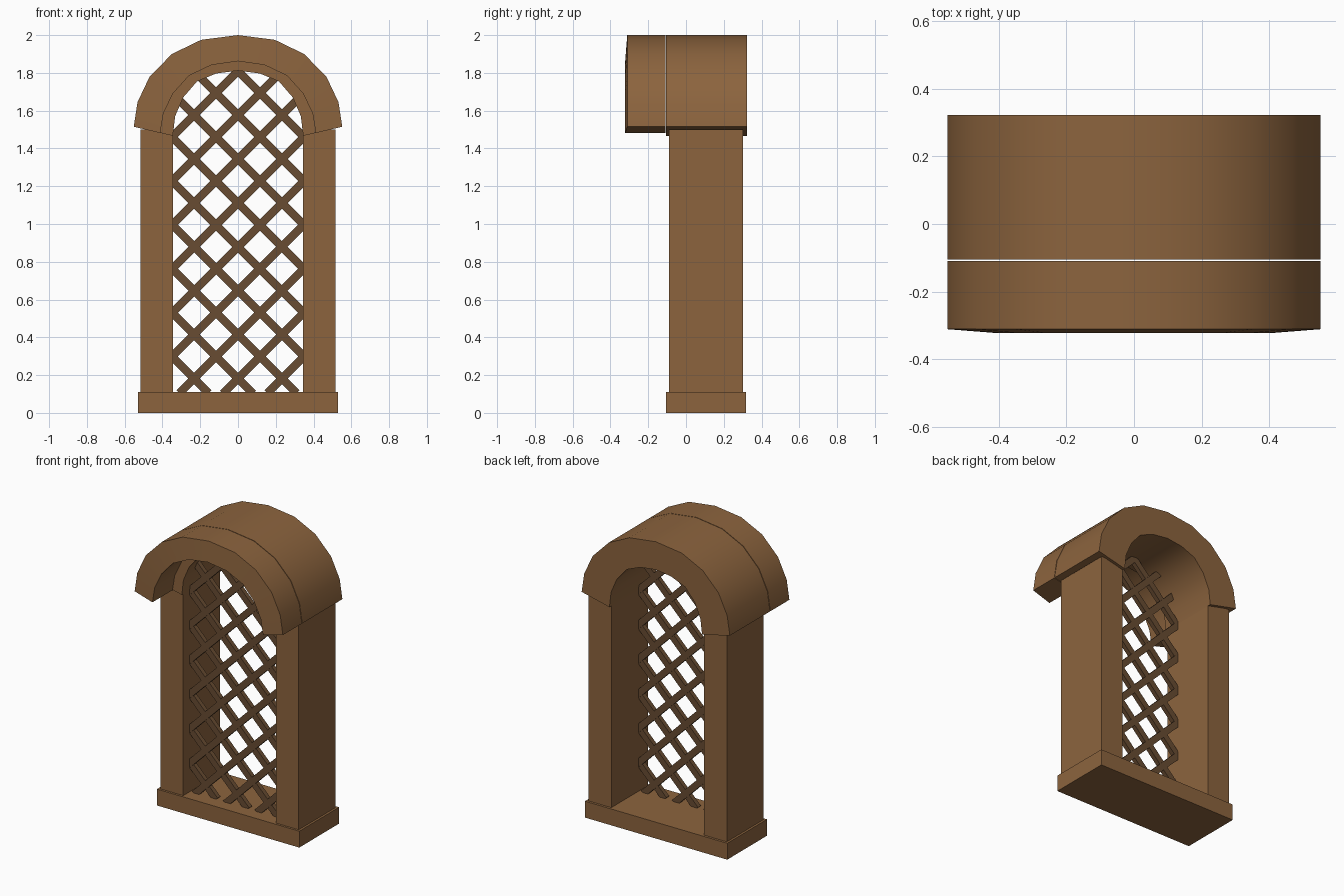
import bpy, bmesh, math
from mathutils import Vector, Matrix

if "Cube" in bpy.data.objects:
    bpy.data.objects.remove(bpy.data.objects["Cube"])

def material(name, rgb):
    m = bpy.data.materials.new(name)
    m.diffuse_color = (*rgb, 1)
    m.use_nodes = True
    m.node_tree.nodes["Principled BSDF"].inputs["Base Color"].default_value = m.diffuse_color
    return m

WOOD = material("brown wood", (0.262, 0.127, 0.048))
DARK = material("dark brown lattice", (0.138, 0.072, 0.032))

def finish(name, bm, mat):
    bmesh.ops.recalc_face_normals(bm, faces=bm.faces)
    me = bpy.data.meshes.new(name)
    bm.to_mesh(me)
    bm.free()
    me.materials.append(mat)
    ob = bpy.data.objects.new(name, me)
    bpy.context.collection.objects.link(ob)
    return ob

def add_box(bm, lo, hi):
    lo, hi = Vector(lo), Vector(hi)
    m = Matrix.Translation((lo + hi) / 2) @ Matrix.Diagonal((*(hi - lo), 1))
    bmesh.ops.create_cube(bm, size=1, matrix=m)

def box(name, lo, hi, mat):
    bm = bmesh.new()
    add_box(bm, lo, hi)
    return finish(name, bm, mat)

def mirrored(half):
    # half profile runs from the spring point up to the crown at x = 0
    return half + [(-x, z) for x, z in reversed(half[:-1])]

def arch(name, outer, inner, y_out, y_in, y_back):
    bm = bmesh.new()
    o, i = mirrored(outer), mirrored(inner)
    rings = [[bm.verts.new((x, y, z)) for x, z in p]
             for p, y in ((o, y_out), (i, y_in), (i, y_back), (o, y_back))]
    for a in range(4):
        r, s = rings[a], rings[(a + 1) % 4]
        for k in range(len(o) - 1):
            bm.faces.new((r[k], r[k + 1], s[k + 1], s[k]))
    for k in (0, -1):
        bm.faces.new([r[k] for r in rings])
    ob = finish(name, bm, WOOD)
    bpy.ops.object.select_all(action='DESELECT')
    ob.select_set(True)
    bpy.context.view_layer.objects.active = ob
    bpy.ops.object.shade_smooth_by_angle(angle=math.radians(30))

# Base sill and side posts
box("base", (-0.53, -0.105, 0), (0.53, 0.318, 0.11), WOOD)
for side, x0, x1 in (("left", -0.515, -0.345), ("right", 0.345, 0.515)):
    box(side + "_post", (x0, -0.09, 0.10), (x1, 0.302, 1.50), WOOD)

# Arched top and projecting front hood
outer = [(0.552, 1.515), (0.532, 1.645), (0.468, 1.78), (0.35, 1.90), (0.195, 1.975), (0, 2.0)]
inner = [(0.345, 1.467), (0.333, 1.57), (0.29, 1.67), (0.217, 1.755), (0.115, 1.797), (0, 1.812)]
hood_inner = [(0.412, 1.482), (0.395, 1.585), (0.345, 1.69), (0.26, 1.785), (0.14, 1.842), (0, 1.862)]
arch("arch_top", outer, inner, -0.105, -0.105, 0.322)
arch("front_hood", outer, hood_inner, -0.311, -0.322, -0.109)

# Diagonal lattice, bars clipped to the opening
def inside(x, z):
    return z > 0.10 and abs(x) < 0.365 and (z < 1.47 or x * x + (z - 1.47) ** 2 < 0.365 ** 2)

bm = bmesh.new()
PITCH, WIDTH = 0.2325, 0.043
for slope, y0, y1 in ((1, -0.022, 0.008), (-1, -0.017, 0.013)):
    for k in range(-3, 10):
        c = 0.182 + PITCH * k
        pts = [(x, c + slope * x) for x in (i * 0.005 for i in range(-74, 75))]
        pts = [p for p in pts if inside(*p)]
        if len(pts) < 3:
            continue
        (xa, za), (xb, zb) = pts[0], pts[-1]
        length = math.hypot(xb - xa, zb - za)
        m = (Matrix.Translation(((xa + xb) / 2, (y0 + y1) / 2, (za + zb) / 2))
             @ Matrix.Rotation(-slope * math.pi / 4, 4, 'Y')
             @ Matrix.Diagonal((length, y1 - y0, WIDTH, 1)))
        bmesh.ops.create_cube(bm, size=1, matrix=m)
finish("lattice", bm, DARK)
